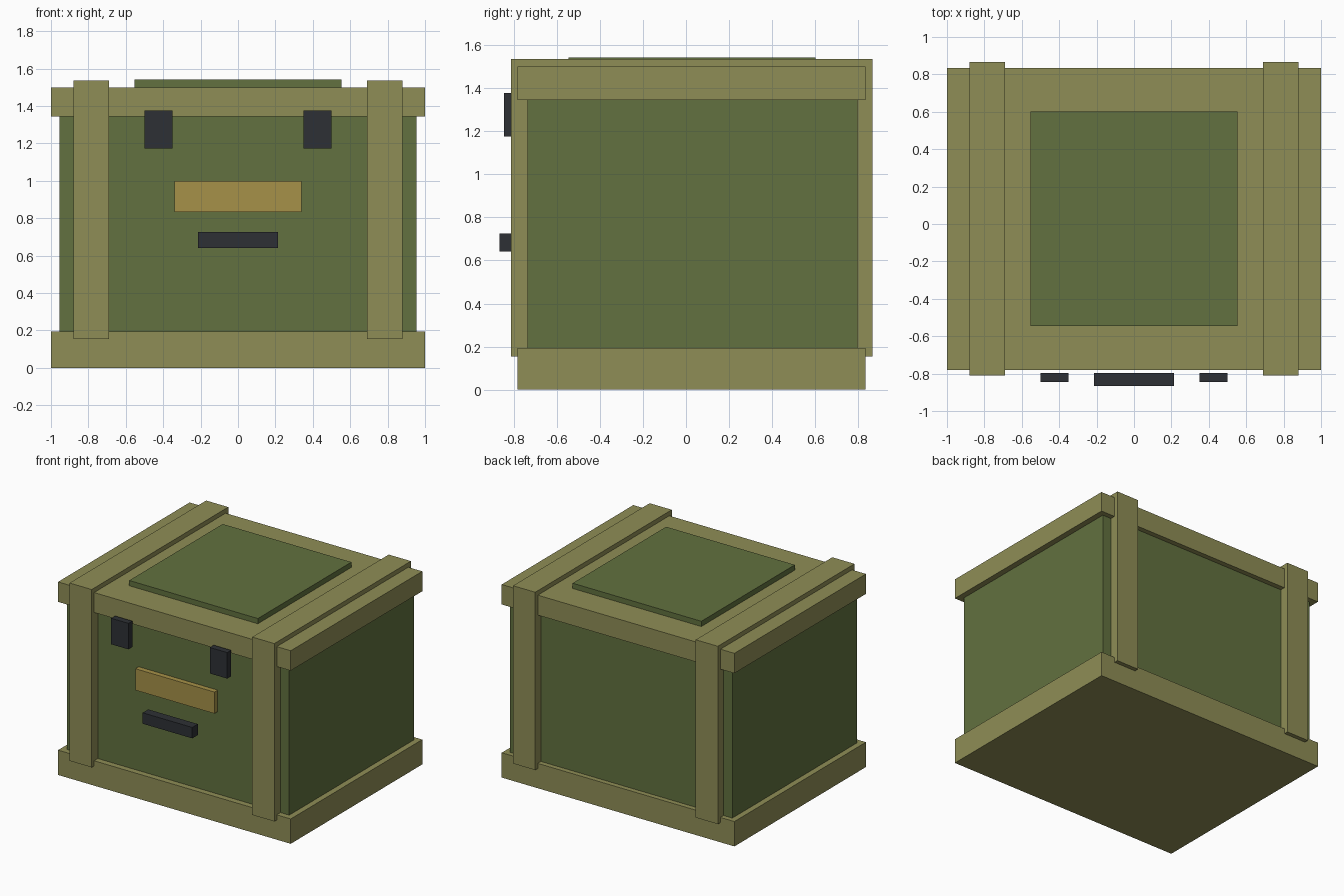
import bpy, bmesh
from mathutils import Matrix, Vector

if "Cube" in bpy.data.objects:
    bpy.data.objects.remove(bpy.data.objects["Cube"])


def material(name, rgb):
    m = bpy.data.materials.new(name)
    m.diffuse_color = (*rgb, 1)
    m.use_nodes = True
    m.node_tree.nodes["Principled BSDF"].inputs["Base Color"].default_value = m.diffuse_color
    return m


TRIM = material("khaki_trim", (0.275, 0.27, 0.093))
GREEN = material("olive_green", (0.122, 0.165, 0.05))
DARK = material("dark_metal", (0.027, 0.03, 0.035))
BRASS = material("brass", (0.38, 0.285, 0.065))


def box(name, x, y, z, mat):
    """Box spanning the given (min, max) ranges, origin at its centre."""
    size = [b - a for a, b in (x, y, z)]
    bm = bmesh.new()
    bmesh.ops.create_cube(bm, size=1, matrix=Matrix.Diagonal((*size, 1)))
    mesh = bpy.data.meshes.new(name)
    bm.to_mesh(mesh)
    bm.free()
    mesh.materials.append(mat)
    ob = bpy.data.objects.new(name, mesh)
    ob.location = Vector([(a + b) / 2 for a, b in (x, y, z)])
    bpy.context.collection.objects.link(ob)
    return ob


# Crate body with overhanging base and lid
RIM_Y = (-0.781, 0.834)
box("base", (-1, 1), RIM_Y, (0, 0.193), TRIM)
box("body", (-0.955, 0.955), (-0.735, 0.795), (0.193, 1.345), GREEN)
box("lid", (-1, 1), RIM_Y, (1.345, 1.5), TRIM)
box("lid_panel", (-0.553, 0.553), (-0.546, 0.602), (1.5, 1.541), GREEN)

# Straps and latches on both sides
for side, s in (("left", -1), ("right", 1)):
    box(side + "_strap", sorted((s * 0.69, s * 0.88)), (-0.811, 0.866), (0.153, 1.535), TRIM)
    box(side + "_latch", sorted((s * 0.35, s * 0.499)), (-0.845, -0.797), (1.174, 1.376), DARK)

# Front plate and handle
box("front_plate", (-0.34, 0.34), (-0.775, -0.735), (0.833, 1.0), BRASS)
box("handle", (-0.213, 0.213), (-0.866, -0.797), (0.641, 0.726), DARK)
